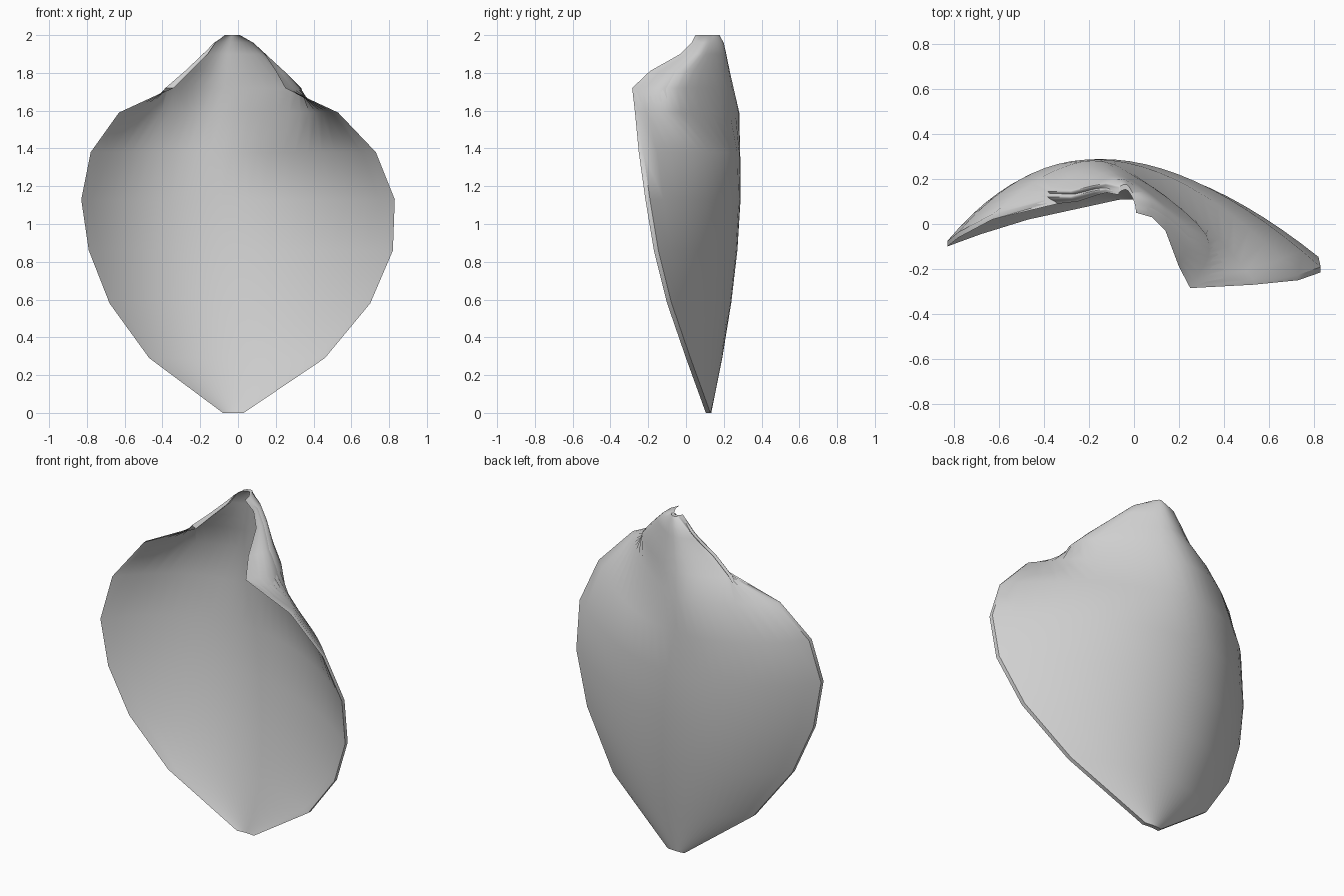
import bpy, bmesh
from mathutils import Vector

if "Cube" in bpy.data.objects:
    bpy.data.objects.remove(bpy.data.objects["Cube"])

STEPS = 6    # subdivisions between neighbouring control points of a row
WALL = 0.024  # wall depth, front to back

# Petal rows: height, then (x, y) of right edge, spine and left edge
body_rows = [
    (0.00, (-0.08, 0.105), (-0.03, 0.11), (0.03, 0.105)),
    (0.29, (-0.47, 0.02), (-0.04, 0.168), (0.46, 0.00)),
    (0.58, (-0.68, -0.045), (-0.06, 0.215), (0.70, -0.10)),
    (0.86, (-0.79, -0.085), (-0.08, 0.247), (0.82, -0.17)),
    (1.13, (-0.83, -0.10), (-0.09, 0.263), (0.83, -0.215)),
    (1.38, (-0.78, -0.06), (-0.09, 0.258), (0.73, -0.25)),
]
# Curled neck rows: edge, flank, spine, flank, edge
neck_rows = [
    (1.59, (-0.63, 0.02), (-0.36, 0.21), (-0.08, 0.238), (0.33, -0.05), (0.53, -0.27)),
    (1.72, (-0.34, 0.09), (-0.37, 0.14), (-0.07, 0.22), (0.32, -0.07), (0.25, -0.285)),
    (1.81, (-0.25, 0.10), (-0.27, 0.13), (-0.06, 0.203), (0.23, -0.02), (0.20, -0.19)),
    (1.90, (-0.16, 0.13), (-0.18, 0.15), (-0.05, 0.186), (0.13, 0.06), (0.14, -0.03)),
    (1.96, (-0.12, 0.14), (-0.12, 0.16), (-0.04, 0.172), (0.07, 0.09), (0.08, 0.03)),
    (2.00, (-0.07, 0.13), (-0.06, 0.145), (-0.03, 0.15), (0.0, 0.10), (0.01, 0.05)),
]


def arc(a, mid, b, t):
    """Quadratic arc that passes through mid at t = 0.5."""
    c = 2 * mid - (a + b) / 2
    return a * (1 - t) ** 2 + c * 2 * t * (1 - t) + b * t * t


def spline(points):
    """Smooth curve through all the points."""
    p = [2 * points[0] - points[1]] + points + [2 * points[-1] - points[-2]]
    out = []
    for i in range(1, len(p) - 2):
        for k in range(STEPS):
            t = k / STEPS
            a, b, c, d = p[i - 1:i + 3]
            out.append(b + (c - a) * t / 2 + (a - b * 2.5 + c * 2 - d / 2) * t ** 2
                       + ((b - c) * 3 + d - a) * t ** 3 / 2)
    return out + [points[-1]]


sections = []
count = 4 * STEPS
for z, *pts in body_rows:
    a, m, b = [Vector(p) for p in pts]
    sections.append((z, [arc(a, m, b, i / count) for i in range(count + 1)]))
for z, *pts in neck_rows:
    sections.append((z, spline([Vector(p) for p in pts])))

# Skin the rows into the hollow front sheet
bm = bmesh.new()
grid = [[bm.verts.new((p.x, p.y, z)) for p in row] for z, row in sections]
for low, high in zip(grid, grid[1:]):
    for i in range(count):
        bm.faces.new((low[i], low[i + 1], high[i + 1], high[i]))

# Copy the sheet backwards and join both along a rim
front = bm.faces[:]
back = [f for f in bmesh.ops.duplicate(bm, geom=front)["geom"]
        if isinstance(f, bmesh.types.BMFace)]
bmesh.ops.translate(bm, verts=list({v for f in back for v in f.verts}), vec=(0, WALL, 0))
bmesh.ops.reverse_faces(bm, faces=back)
bmesh.ops.bridge_loops(bm, edges=[e for e in bm.edges if e.is_boundary])
bmesh.ops.recalc_face_normals(bm, faces=bm.faces[:])

mesh = bpy.data.meshes.new("petal")
bm.to_mesh(mesh)
bm.free()
petal = bpy.data.objects.new("petal", mesh)
bpy.context.collection.objects.link(petal)

grey = bpy.data.materials.new("light grey")
grey.use_nodes = True
colour = (0.65, 0.65, 0.65, 1)
grey.diffuse_color = colour
grey.node_tree.nodes["Principled BSDF"].inputs["Base Color"].default_value = colour
mesh.materials.append(grey)

bpy.context.view_layer.objects.active = petal
petal.select_set(True)
bpy.ops.object.shade_smooth_by_angle(angle=0.7)
